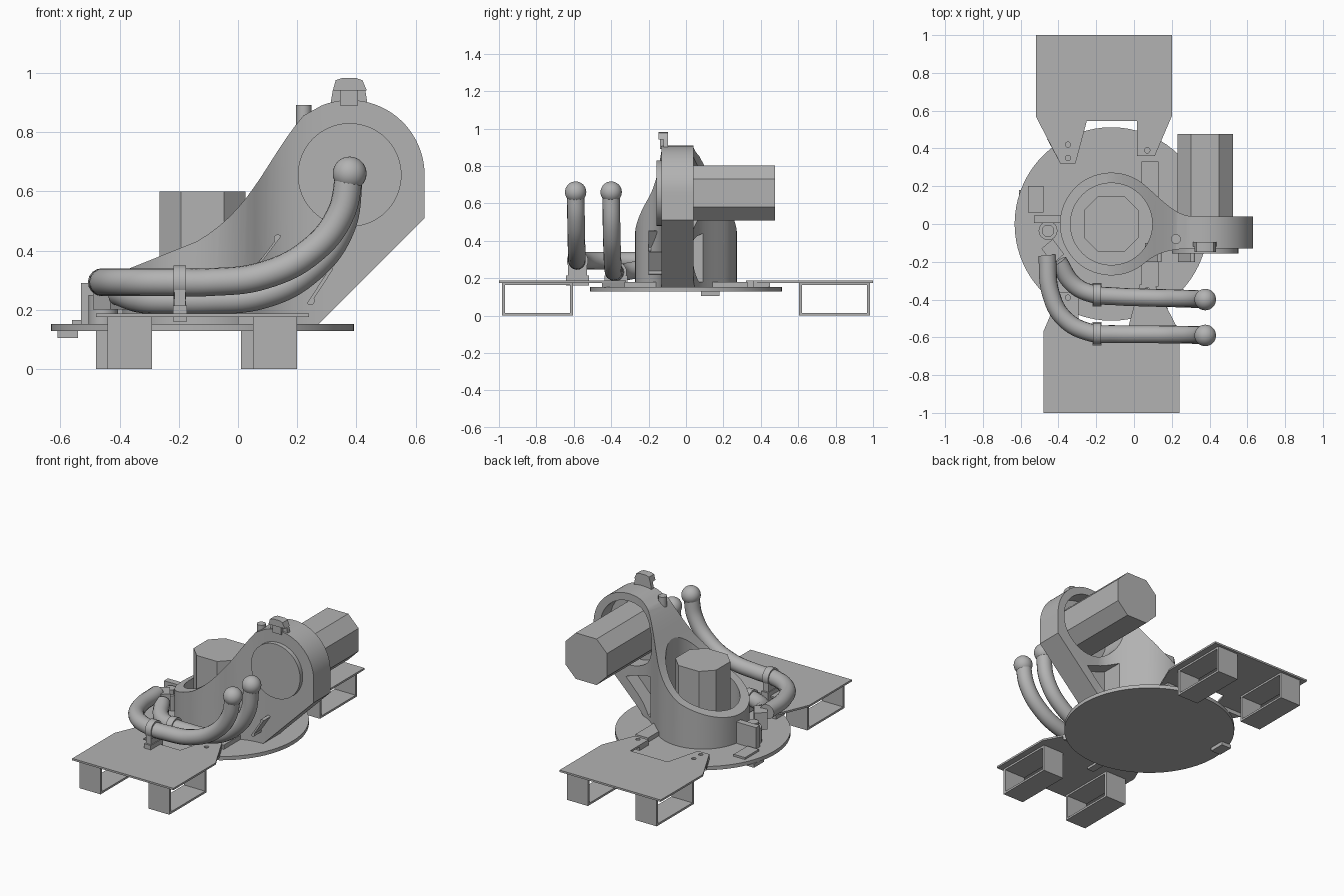
import bpy, bmesh
from math import sin, cos, radians, pi
from mathutils import Vector, Matrix
from mathutils.geometry import interpolate_bezier

if "Cube" in bpy.data.objects:
    bpy.data.objects.remove(bpy.data.objects["Cube"], do_unlink=True)

grey = bpy.data.materials.new("machine grey")
grey.use_nodes = True
grey.diffuse_color = (0.45, 0.45, 0.45, 1)
grey.node_tree.nodes["Principled BSDF"].inputs["Base Color"].default_value = (0.45, 0.45, 0.45, 1)

CX = -0.12            # turntable axis
PX = -0.14            # centre of the two-fold plate symmetry
HX, HZ = 0.377, 0.655 # arm pivot


def finish(name, bm):
    bmesh.ops.recalc_face_normals(bm, faces=bm.faces[:])
    mesh = bpy.data.meshes.new(name)
    bm.to_mesh(mesh)
    bm.free()
    ob = bpy.data.objects.new(name, mesh)
    bpy.context.collection.objects.link(ob)
    mesh.materials.append(grey)
    return ob


def prism(name, pts, axis, a, b):
    """Extrude a 2D outline along y (outline in x, z) or z (outline in x, y) or x (in y, z)."""
    place = {"x": lambda p, t: (t, p[0], p[1]),
             "y": lambda p, t: (p[0], t, p[1]),
             "z": lambda p, t: (p[0], p[1], t)}[axis]
    bm = bmesh.new()
    low = [bm.verts.new(place(p, a)) for p in pts]
    high = [bm.verts.new(place(p, b)) for p in pts]
    bm.faces.new(low)
    bm.faces.new(high)
    n = len(pts)
    for i in range(n):
        j = (i + 1) % n
        bm.faces.new((low[i], low[j], high[j], high[i]))
    return finish(name, bm)


def arc(cx, cy, r, a0, a1, n):
    return [(cx + r * cos(radians(a0 + (a1 - a0) * i / n)),
             cy + r * sin(radians(a0 + (a1 - a0) * i / n))) for i in range(n + 1)]


def circle(cx, cy, r, n=48):
    return arc(cx, cy, r, 0, 360 - 360 / n, n - 1)


def rect(x0, x1, y0, y1):
    return [(x0, y0), (x1, y0), (x1, y1), (x0, y1)]


def octagon(cx, cy, h):
    c = h / 2
    return [(cx + x, cy + y) for x, y in ((-c, -h), (c, -h), (h, -c), (h, c),
                                          (c, h), (-c, h), (-h, c), (-h, -c))]


def bezier(a, b, c, d, n=14):
    return [tuple(v)[:2] for v in interpolate_bezier(*(Vector(p) for p in (a, b, c, d)), n)]


def pill(x0, z0, x1, z1, r):
    d = Vector((x1 - x0, z1 - z0))
    a = pi / 2 - d.angle_signed(Vector((0, 1)))
    deg = a * 180 / pi
    return arc(x1, z1, r, deg - 90, deg + 90, 8) + arc(x0, z0, r, deg + 90, deg + 270, 8)


def combine(ob, other, op):
    mod = ob.modifiers.new(op, "BOOLEAN")
    mod.operation, mod.solver, mod.object = op, "EXACT", other
    bpy.context.view_layer.objects.active = ob
    bpy.ops.object.modifier_apply(modifier=mod.name)
    bpy.data.objects.remove(other, do_unlink=True)


def turned(pts, turn):
    return [(2 * PX - x, -y) for x, y in pts] if turn else pts


# Turntable disc with a small underside bolt block
prism("base_disc", circle(CX, 0, 0.512, 72), "z", 0.128, 0.152)
prism("disc_bolt_plate", rect(-0.61, -0.54, 0.08, 0.18), "z", 0.105, 0.129)
prism("disc_side_plate", rect(-0.56, -0.48, 0.06, 0.2), "z", 0.15, 0.165)

# Support plates with tabs, pads and tube feet, one per side
outline = [(-0.52, 1), (-0.52, 0.57), (-0.39, 0.32), (-0.31, 0.32), (-0.25, 0.545),
           (0.015, 0.545), (0.015, 0.36), (0.11, 0.36), (0.2, 0.57), (0.2, 1)]
pads = ([(-0.46, 0.45), (-0.39, 0.32), (-0.31, 0.32), (-0.28, 0.45)], rect(0.015, 0.11, 0.36, 0.45))
for side, turn in (("back", False), ("front", True)):
    s = -1 if turn else 1
    plate = prism(side + "_plate", turned(outline, turn), "z", 0.175, 0.187)
    for i, pad in enumerate(pads):
        prism(f"{side}_pad_{i + 1}", turned(pad, turn), "z", 0.15, 0.176)
    for hx, hy in ((-0.35, 0.42), (-0.35, 0.35), (0.07, 0.39)):
        hole = prism("hole", turned(circle(hx, hy, 0.014, 16), turn), "z", 0.16, 0.2)
        combine(plate, hole, "DIFFERENCE")
    for i, x in enumerate((-0.48, 0.01)):
        x0, x1 = sorted((2 * PX - v if turn else v) for v in (x, x + 0.15))
        foot = prism(f"{side}_tube_foot_{i + 1}", rect(x0, x1, s * 0.605, s * 0.983), "z", 0, 0.176)
        combine(foot, prism("bore", rect(x0 - 1, x1 + 1, s * 0.62, s * 0.968), "z", 0.013, 0.163), "DIFFERENCE")

# Cast body: teardrop plan cut by the side profile
plan = (arc(CX, 0, 0.272, 50, 310, 48)
        + bezier((0.055, -0.208), (0.125, -0.148), (0.2, -0.13), (0.32, -0.13))[1:]
        + [(0.7, -0.13), (0.7, 0.04)]
        + bezier((0.32, 0.04), (0.22, 0.04), (0.154, 0.123), (0.055, 0.208))[:-1])
body = prism("cast_body", plan, "z", 0.145, 1.1)
profile = ([(-0.45, 0.1), (0.22, 0.1), (0.63, 0.51)] + arc(HX, HZ, 0.253, 0, 112, 24)
           + bezier((0.22, 0.855), (0.09, 0.7), (0.05, 0.54), (-0.14, 0.43)) + [(-0.45, 0.306)])
combine(body, prism("side_profile", profile, "y", -0.5, 0.5), "INTERSECT")
combine(body, prism("bore", circle(CX, 0, 0.217), "z", 0.2, 1.2), "DIFFERENCE")
combine(body, prism("head_recess", circle(HX, HZ, 0.205), "y", -0.06, 0.3), "DIFFERENCE")
combine(body, prism("web_pocket", [(0.19, 0.18), (0.22, 0.18), (0.4, 0.37), (0.19, 0.44)],
                    "y", -0.05, 0.4), "DIFFERENCE")
prism("foot_strip", rect(0.04, 0.13, -0.33, 0.33), "z", 0.15, 0.18)

# Slanted ribs on the front of the body
prism("rib_upper", pill(0.07, 0.355, 0.135, 0.44, 0.014), "y", -0.2, -0.1)
prism("rib_lower", pill(0.245, 0.23, 0.31, 0.33, 0.014), "y", -0.2, -0.1)

# Pivot cover and the two octagonal motors
prism("pivot_cover", circle(HX, HZ, 0.175, 64), "y", -0.157, -0.12)
prism("arm_motor", octagon(HX, HZ, 0.148), "y", -0.07, 0.477)
prism("turn_motor", octagon(CX, 0, 0.145), "z", 0.15, 0.6)

# Hooked bracket and post on the head
prism("bracket_stem", [(0.31, 0.88), (0.44, 0.88), (0.43, 0.94), (0.42, 0.97), (0.33, 0.97), (0.32, 0.94)],
      "y", -0.12, -0.095)
prism("bracket_hook", [(0.32, 0.94), (0.435, 0.94), (0.42, 0.975), (0.4, 0.982), (0.35, 0.982), (0.33, 0.975)],
      "y", -0.147, -0.095)
prism("bracket_block", rect(0.345, 0.405, 0.89, 0.96), "y", -0.14, -0.11)
prism("head_post", circle(0.222, -0.08, 0.026, 24), "z", 0.8, 0.892)

# Hoses with ball ends
hoses = {
    "outer_hose": [(0.377, -0.59, 0.66), (0.345, -0.588, 0.52), (0.25, -0.586, 0.4), (0.09, -0.584, 0.317),
                   (-0.1, -0.583, 0.293), (-0.23, -0.575, 0.293), (-0.37, -0.5, 0.293),
                   (-0.44, -0.37, 0.293), (-0.46, -0.165, 0.293)],
    "inner_hose": [(0.377, -0.4, 0.66), (0.345, -0.398, 0.47), (0.23, -0.394, 0.325), (0.08, -0.39, 0.25),
                   (-0.1, -0.383, 0.232), (-0.22, -0.37, 0.232), (-0.32, -0.32, 0.235), (-0.4, -0.2, 0.26)],
}
for name, path in hoses.items():
    curve = bpy.data.curves.new(name, "CURVE")
    curve.dimensions = "3D"
    curve.bevel_depth, curve.bevel_resolution = 0.047, 6
    curve.resolution_u, curve.use_fill_caps = 8, True
    spline = curve.splines.new("BEZIER")
    spline.bezier_points.add(len(path) - 1)
    for bp, co in zip(spline.bezier_points, path):
        bp.co = co
        bp.handle_left_type = bp.handle_right_type = "AUTO"
    tube = bpy.data.objects.new(name, curve)
    mesh = bpy.data.meshes.new_from_object(tube)
    bpy.data.objects.remove(tube, do_unlink=True)
    mesh.materials.clear()
    mesh.materials.append(grey)
    bpy.context.collection.objects.link(bpy.data.objects.new(name, mesh))
    bm = bmesh.new()
    bmesh.ops.create_uvsphere(bm, u_segments=32, v_segments=16, radius=0.057,
                              matrix=Matrix.Translation(path[0]))
    finish(name + "_ball", bm)

# Hose clamps: a collar and a foot each
for name, y, z in (("outer", -0.58, 0.293), ("inner", -0.374, 0.232)):
    prism(name + "_clamp_collar", circle(y, z, 0.057, 32), "x", -0.217, -0.175)
    prism(name + "_clamp_foot", rect(-0.22, -0.172, y - 0.062, y + 0.062), "z", 0.16, 0.215)
    prism(name + "_clamp_stem", rect(-0.215, -0.177, y - 0.05, y + 0.05), "z", 0.2, z)

# Fittings on the left of the body
prism("valve_bracket", rect(-0.53, -0.39, 0.005, 0.045), "z", 0.15, 0.29)
prism("valve_body", circle(-0.455, -0.035, 0.05, 16), "z", 0.15, 0.25)
prism("valve_cap", octagon(-0.455, -0.035, 0.03), "z", 0.25, 0.28)
fitting = [(-0.49, -0.13), (-0.43, -0.08), (-0.37, -0.16), (-0.43, -0.21)]
prism("hose_fitting", fitting, "z", 0.2, 0.31)

# Smooth the round walls, keep the hard edges
for ob in bpy.context.scene.objects:
    ob.select_set(ob.type == "MESH")
bpy.context.view_layer.objects.active = body
bpy.ops.object.shade_smooth_by_angle(angle=radians(30))
